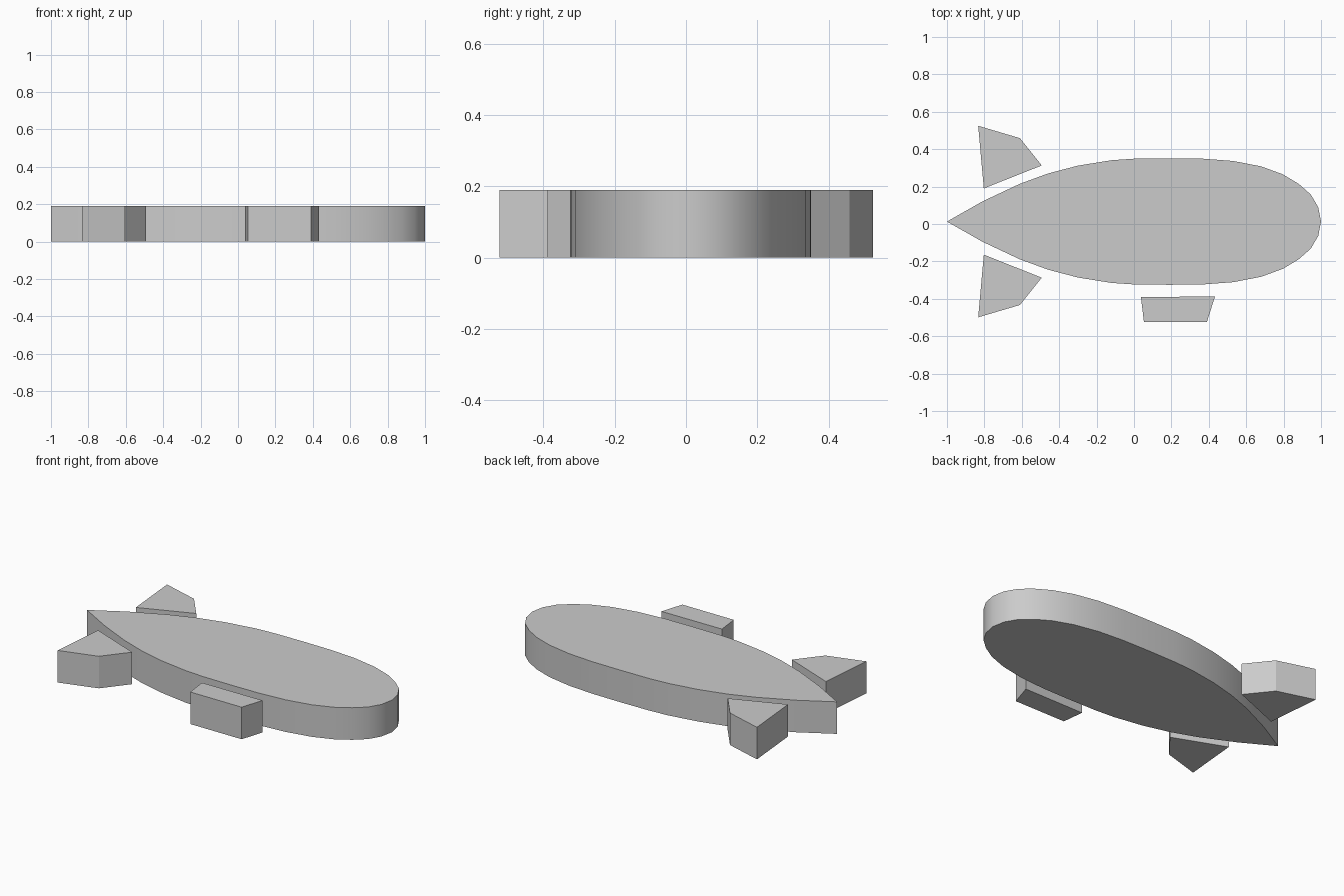
import bpy, bmesh, math

if "Cube" in bpy.data.objects:
    bpy.data.objects.remove(bpy.data.objects["Cube"])

HEIGHT = 0.19
AXIS = 0.013   # y of the hull's line of symmetry


def prism(name, outline, smooth=False):
    """Extrude a flat outline from the floor up to HEIGHT."""
    bm = bmesh.new()
    face = bm.faces.new([bm.verts.new((x, y, 0)) for x, y in outline])
    top = bmesh.ops.extrude_face_region(bm, geom=[face])["geom"]
    bmesh.ops.translate(bm, vec=(0, 0, HEIGHT),
                        verts=[v for v in top if isinstance(v, bmesh.types.BMVert)])
    bmesh.ops.recalc_face_normals(bm, faces=bm.faces)
    mesh = bpy.data.meshes.new(name)
    bm.to_mesh(mesh)
    bm.free()
    obj = bpy.data.objects.new(name, mesh)
    bpy.context.collection.objects.link(obj)
    if smooth:
        bpy.ops.object.select_all(action='DESELECT')
        obj.select_set(True)
        bpy.context.view_layer.objects.active = obj
        bpy.ops.object.shade_smooth_by_angle(angle=math.radians(30))
    return obj


# Hull: half profile from tail tip to nose (x, half width), mirrored about the axis
half = [(-1, 0), (-0.81, 0.108), (-0.61, 0.202), (-0.46, 0.257), (-0.30, 0.299),
        (-0.12, 0.328), (0, 0.336), (0.19, 0.338), (0.37, 0.336), (0.53, 0.324),
        (0.68, 0.295), (0.795, 0.253), (0.88, 0.202), (0.945, 0.145),
        (0.985, 0.077), (1, 0)]
hull = [(x, AXIS + w) for x, w in half] + [(x, AXIS - w) for x, w in half[-2:0:-1]]
prism("hull", hull, smooth=True)

# Tail fins: one outline used on both sides
fin = [(-0.833, 0.512), (-0.61, 0.446), (-0.493, 0.3), (-0.803, 0.177)]
for name, side in (("upper_fin", 1), ("lower_fin", -1)):
    prism(name, [(x, AXIS + side * w) for x, w in fin])

# Gondola beside the hull
prism("gondola", [(0.037, -0.39), (0.433, -0.388), (0.39, -0.523), (0.053, -0.523)])
